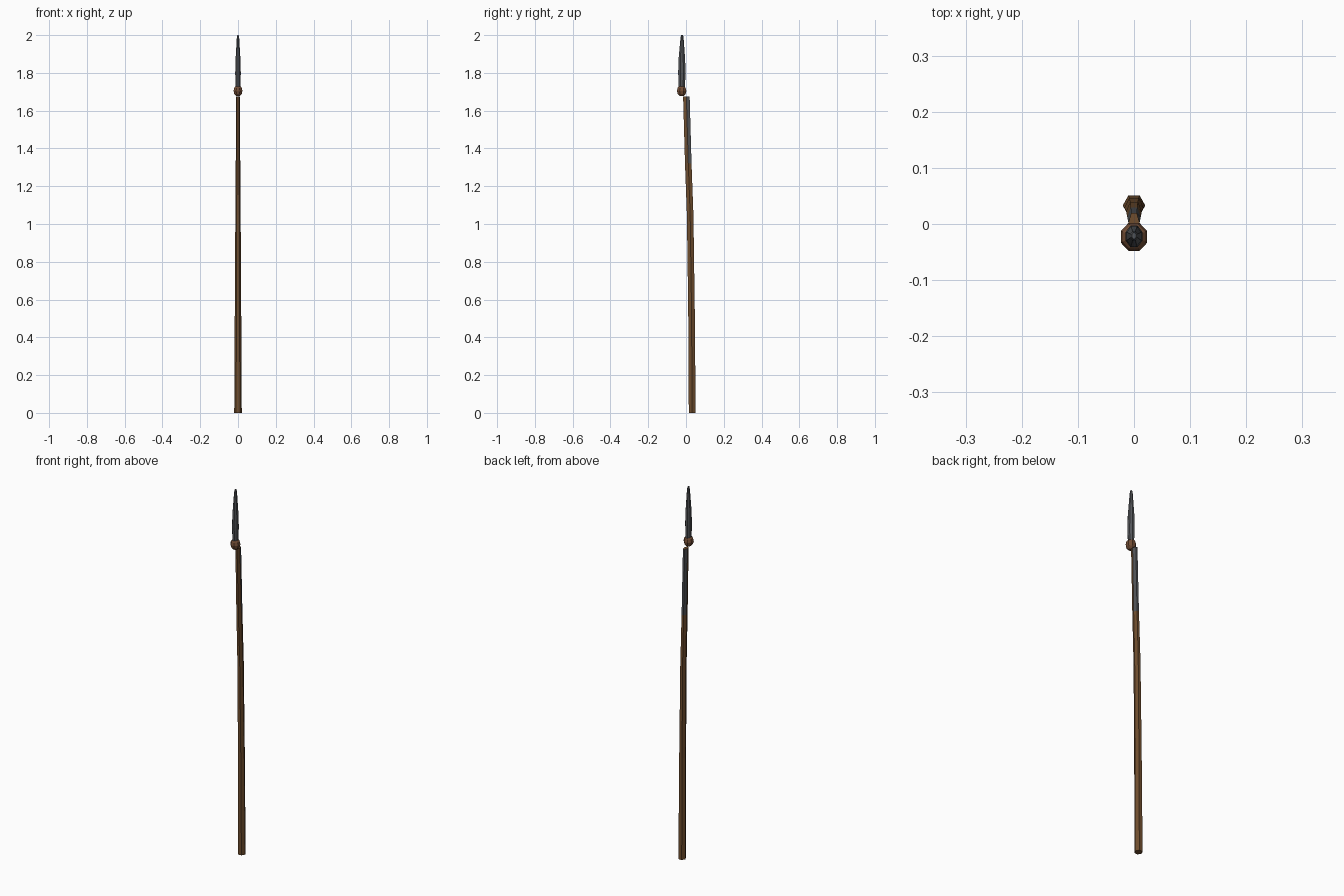
import bpy, bmesh, math

if "Cube" in bpy.data.objects:
    bpy.data.objects.remove(bpy.data.objects["Cube"])


def material(name, rgb):
    m = bpy.data.materials.new(name)
    m.diffuse_color = (*rgb, 1)
    m.use_nodes = True
    m.node_tree.nodes["Principled BSDF"].inputs["Base Color"].default_value = m.diffuse_color
    return m


wood = material("brown wood", (0.16, 0.075, 0.027))
binding = material("reddish brown binding", (0.17, 0.075, 0.036))
iron = material("dark iron", (0.085, 0.09, 0.098))


def loft(name, sections, sides, mats, turn=0.0):
    """Stack closed rings (z, centre_y, radius_x, radius_y) and cap both ends."""
    bm = bmesh.new()
    rings = []
    for z, cy, rx, ry in sections:
        ring = []
        for i in range(sides):
            a = 2 * math.pi * i / sides + turn
            ring.append(bm.verts.new((rx * math.cos(a), cy + ry * math.sin(a), z)))
        rings.append(ring)
    for lo, hi in zip(rings, rings[1:]):
        for i in range(sides):
            j = (i + 1) % sides
            bm.faces.new((lo[i], lo[j], hi[j], hi[i]))
    bm.faces.new(rings[0][::-1])
    bm.faces.new(rings[-1])
    bmesh.ops.recalc_face_normals(bm, faces=bm.faces)
    me = bpy.data.meshes.new(name)
    bm.to_mesh(me)
    bm.free()
    for m in mats:
        me.materials.append(m)
    ob = bpy.data.objects.new(name, me)
    bpy.context.collection.objects.link(ob)
    return ob


# Bent hexagonal shaft, flatter towards the top
shaft = loft("shaft", [
    (0.0, 0.033, 0.020, 0.021),
    (0.55, 0.029, 0.017, 0.020),
    (1.05, 0.022, 0.014, 0.020),
    (1.32, 0.012, 0.012, 0.020),
    (1.675, 0.002, 0.010, 0.020),
], 6, [wood, iron])
# Iron strip along the upper back of the shaft
for p in shaft.data.polygons:
    if p.center.z > 1.32 and p.normal.y > 0.1 and abs(p.normal.z) < 0.5:
        p.material_index = 1

# Faceted binding knob
knob = []
for k in range(5):
    a = math.radians(-65 + 130 * k / 4)
    r = 0.0255 * math.cos(a)
    knob.append((1.705 + 0.030 * math.sin(a), -0.023, r, r * 1.06))
loft("binding_knob", knob, 8, [binding], math.pi / 8)

# Tapering spear head
loft("spear_head", [
    (1.70, -0.022, 0.014, 0.017),
    (1.80, -0.022, 0.016, 0.021),
    (1.87, -0.022, 0.014, 0.019),
    (1.985, -0.021, 0.007, 0.009),
    (2.0, -0.021, 0.004, 0.006),
], 8, [iron], math.pi / 8)
